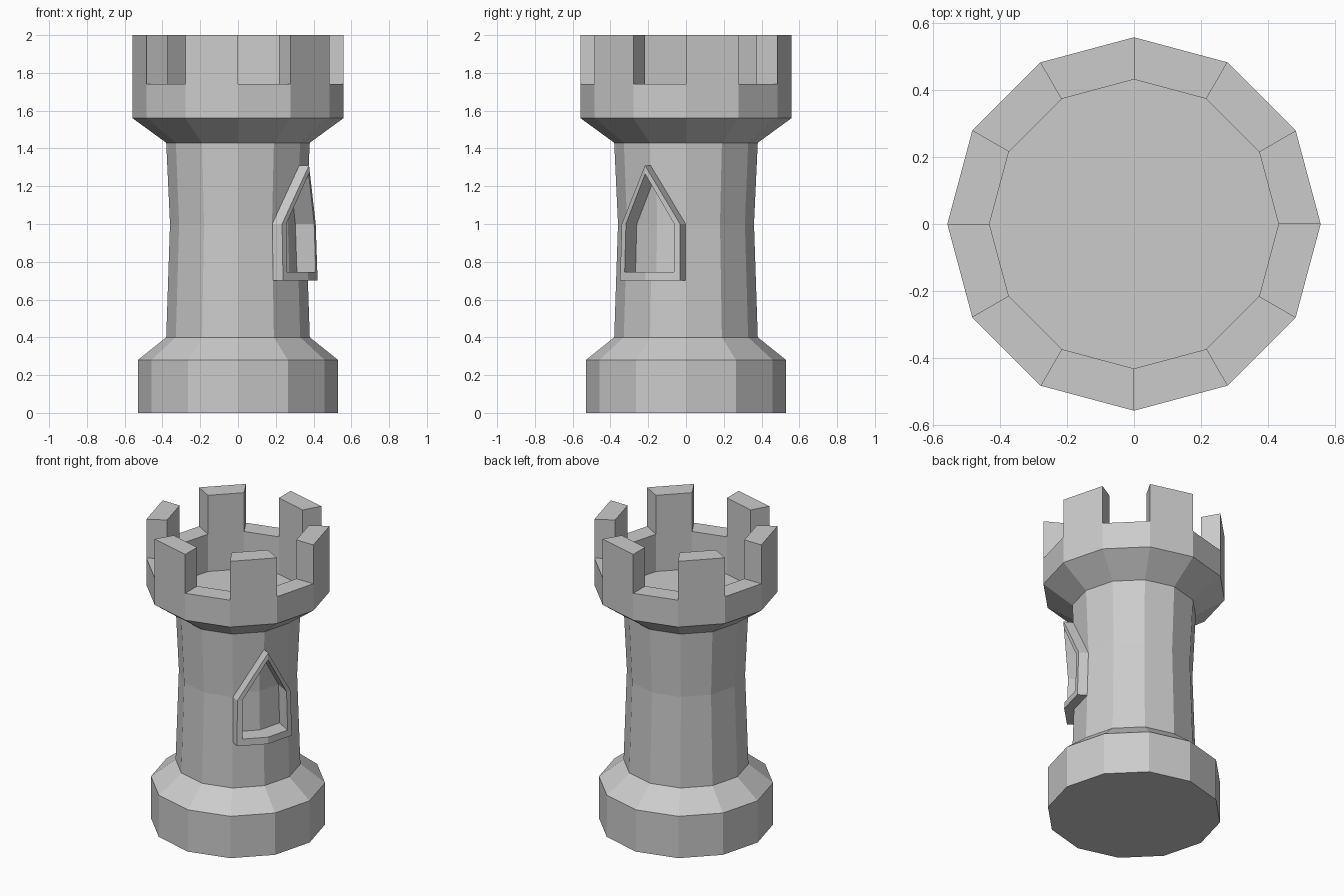
import bpy, bmesh
from math import sin, cos, radians
from mathutils import Vector

if "Cube" in bpy.data.objects:
    bpy.data.objects.remove(bpy.data.objects["Cube"])

SIDES = 12


def to_object(bm, name):
    bmesh.ops.recalc_face_normals(bm, faces=bm.faces)
    mesh = bpy.data.meshes.new(name)
    bm.to_mesh(mesh)
    bm.free()
    obj = bpy.data.objects.new(name, mesh)
    bpy.context.collection.objects.link(obj)
    return obj


def polar(r, deg, z):
    return Vector((r * cos(radians(deg)), r * sin(radians(deg)), z))


# Tower body: twelve-sided turned profile, capped below and at the sunken floor
profile = [(0.53, 0), (0.53, 0.28), (0.38, 0.40), (0.36, 1.0), (0.38, 1.43),
           (0.558, 1.56), (0.558, 1.74), (0.432, 1.74), (0.432, 1.49)]
bm = bmesh.new()
rings = [[bm.verts.new(polar(r, i * 360 / SIDES, z)) for i in range(SIDES)]
         for r, z in profile]
rim = []
for k, (a, b) in enumerate(zip(rings, rings[1:])):
    for i in range(SIDES):
        j = (i + 1) % SIDES
        face = bm.faces.new((a[i], a[j], b[j], b[i]))
        if k == 6:
            rim.append(face)
bm.faces.new(rings[0])
bm.faces.new(rings[-1])
bmesh.ops.recalc_face_normals(bm, faces=bm.faces)

# Battlements: raise every second rim segment
for face in rim[::2]:
    top = bmesh.ops.extrude_face_region(bm, geom=[face])["geom"]
    bmesh.ops.delete(bm, geom=[face], context='FACES_ONLY')
    bmesh.ops.translate(bm, vec=(0, 0, 0.26),
                        verts=[g for g in top if isinstance(g, bmesh.types.BMVert)])
tower = to_object(bm, "tower")


# Window solids: pointed outline bent over the shaft corner at 330 degrees
def window_block(name, half, sill, apex, back, front):
    out = polar(1, 330, 0)

    def point(u, z, depth):
        r = 0.36 + 0.02 * abs(z - 1) / (0.6 if z < 1 else 0.43)
        corner = polar(r, 330, z)
        end = polar(r, 330 + (30 if u > 0 else -30), z)
        return corner.lerp(end, abs(u)) + out * depth

    outline = [(-half, sill), (0, sill), (half, sill), (half, 1.0),
               (0, apex), (-half, 1.0), (0, 1.0)]
    bm = bmesh.new()
    layers = [[bm.verts.new(point(u, z, d)) for u, z in outline] for d in (back, front)]
    for v in layers:
        for ids in ((0, 1, 6, 5), (1, 2, 3, 6), (6, 3, 4), (5, 6, 4)):
            bm.faces.new([v[i] for i in ids])
    b, f = layers
    for i in range(6):
        j = (i + 1) % 6
        bm.faces.new((b[i], b[j], f[j], f[i]))
    obj = to_object(bm, name)
    obj.hide_render = True
    return obj


# Window: add the raised frame, then cut the recess through it
frame = window_block("window_frame", 0.99, 0.70, 1.31, -0.025, 0.06)
recess = window_block("window_recess", 0.82, 0.745, 1.265, -0.055, 0.12)
bpy.context.view_layer.objects.active = tower
for helper, operation in ((frame, 'UNION'), (recess, 'DIFFERENCE')):
    mod = tower.modifiers.new(helper.name, 'BOOLEAN')
    mod.operation = operation
    mod.solver = 'EXACT'
    mod.object = helper
    bpy.ops.object.modifier_apply(modifier=mod.name)
for helper in (frame, recess):
    bpy.data.objects.remove(helper)
